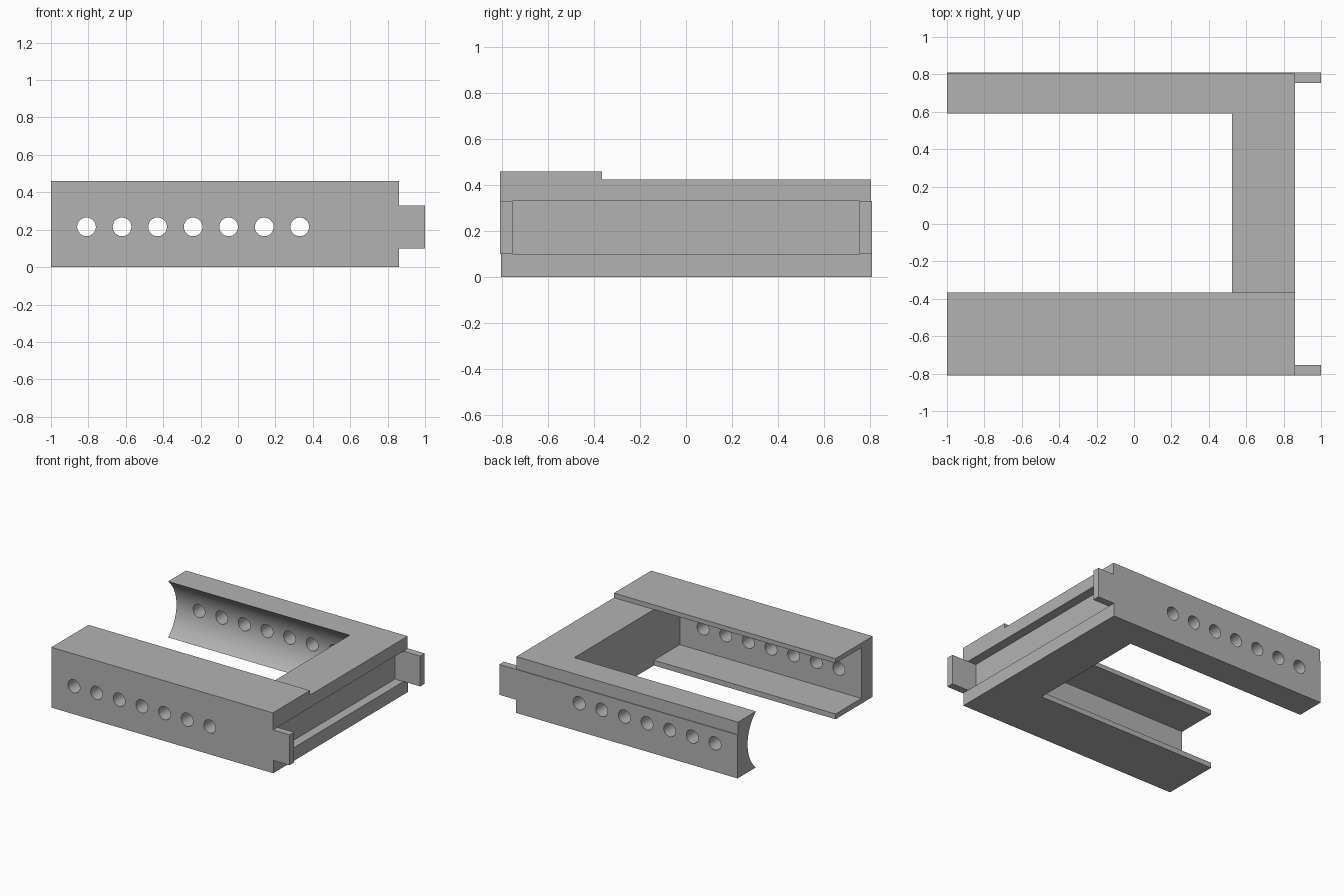
import bpy, bmesh, math
from mathutils import Matrix

cube = bpy.data.objects.get("Cube")
if cube:
    bpy.data.objects.remove(cube, do_unlink=True)

grey = bpy.data.materials.new("plain grey")
grey.use_nodes = True
colour = (0.45, 0.45, 0.45, 1)
grey.diffuse_color = colour
grey.node_tree.nodes["Principled BSDF"].inputs["Base Color"].default_value = colour

# Main sizes
FRONT, BACK = -0.81, 0.81
LEFT_END, BAR_IN, GROOVE, BAR_OUT, TAB_END = -1, 0.525, 0.79, 0.86, 1
LOW, HIGH = 0.1, 0.33          # groove and tab heights
TOP, CAP = 0.425, 0.46         # frame top and raised front top
LIP, RAIL = -0.365, 0.59       # inner edges of the front and back rails
STEP = 0.005                   # shallow outer step


def finish(name, bm):
    bmesh.ops.recalc_face_normals(bm, faces=bm.faces)
    mesh = bpy.data.meshes.new(name)
    bm.to_mesh(mesh)
    bm.free()
    mesh.materials.append(grey)
    obj = bpy.data.objects.new(name, mesh)
    bpy.context.collection.objects.link(obj)
    return obj


def extrude_x(name, profile, x0, x1):
    """Extrude a (y, z) profile along x."""
    bm = bmesh.new()
    face = bm.faces.new([bm.verts.new((x0, y, z)) for y, z in profile])
    made = bmesh.ops.extrude_face_region(bm, geom=[face])["geom"]
    verts = [v for v in made if isinstance(v, bmesh.types.BMVert)]
    bmesh.ops.translate(bm, verts=verts, vec=(x1 - x0, 0, 0))
    return finish(name, bm)


# Outer outlines with their shallow steps
front_edge = [(FRONT, CAP), (FRONT, LOW), (FRONT + STEP, LOW), (FRONT + STEP, 0)]
back_edge = [(BACK, 0), (BACK, HIGH), (BACK - STEP, HIGH), (BACK - STEP, TOP)]

# Front rail: channel open towards the middle
wall, floor, ceiling = -0.675, 0.04, 0.425
front_rail = extrude_x("front_rail", front_edge + [
    (LIP, 0), (LIP, floor), (wall, floor), (wall, ceiling), (LIP, ceiling), (LIP, CAP)],
    LEFT_END, BAR_IN)

# Back rail: hollow round inner side
depth, half = 0.1, TOP / 2
radius = (half ** 2 + depth ** 2) / (2 * depth)
spread = math.asin(half / radius)
arc = []
for i in range(25):
    a = spread * (1 - i / 12)
    arc.append((RAIL + depth - radius + radius * math.cos(a), half + radius * math.sin(a)))
back_rail = extrude_x("back_rail", back_edge + arc, LEFT_END, BAR_IN)

# Cross bar with a groove along its outer side
top_edge = [(LIP, TOP), (LIP, CAP)]
extrude_x("cross_bar", front_edge + back_edge + top_edge, BAR_IN, GROOVE)
extrude_x("cross_bar_upper_lip", [(FRONT, CAP), (FRONT, HIGH), (BACK - STEP, HIGH),
                                  (BACK - STEP, TOP)] + top_edge, GROOVE, BAR_OUT)
extrude_x("cross_bar_lower_lip", [(FRONT + STEP, 0), (FRONT + STEP, LOW), (BACK, LOW),
                                  (BACK, 0)], GROOVE, BAR_OUT)

# Tabs at both ends of the groove
for name, side in (("front_tab", -1), ("back_tab", 1)):
    outer, inner = side * BACK, side * 0.755
    extrude_x(name, [(outer, LOW), (inner, LOW), (inner, HIGH), (outer, HIGH)], GROOVE, TAB_END)

# Row of round holes through both rails
bm = bmesh.new()
for i in range(7):
    place = Matrix.Translation((-0.81 + 0.19 * i, 0, 0.215)) @ Matrix.Rotation(math.pi / 2, 4, "X")
    bmesh.ops.create_cone(bm, cap_ends=True, segments=32, radius1=0.05, radius2=0.05,
                          depth=2, matrix=place)
cutter = finish("hole_cutter", bm)
cutter.hide_render = True
for rail in (front_rail, back_rail):
    mod = rail.modifiers.new("holes", "BOOLEAN")
    mod.operation, mod.solver, mod.object = "DIFFERENCE", "EXACT", cutter
    bpy.ops.object.select_all(action="DESELECT")
    rail.select_set(True)
    bpy.context.view_layer.objects.active = rail
    bpy.ops.object.modifier_apply(modifier=mod.name)
    bpy.ops.object.shade_smooth_by_angle(angle=math.radians(30))
bpy.data.objects.remove(cutter, do_unlink=True)
